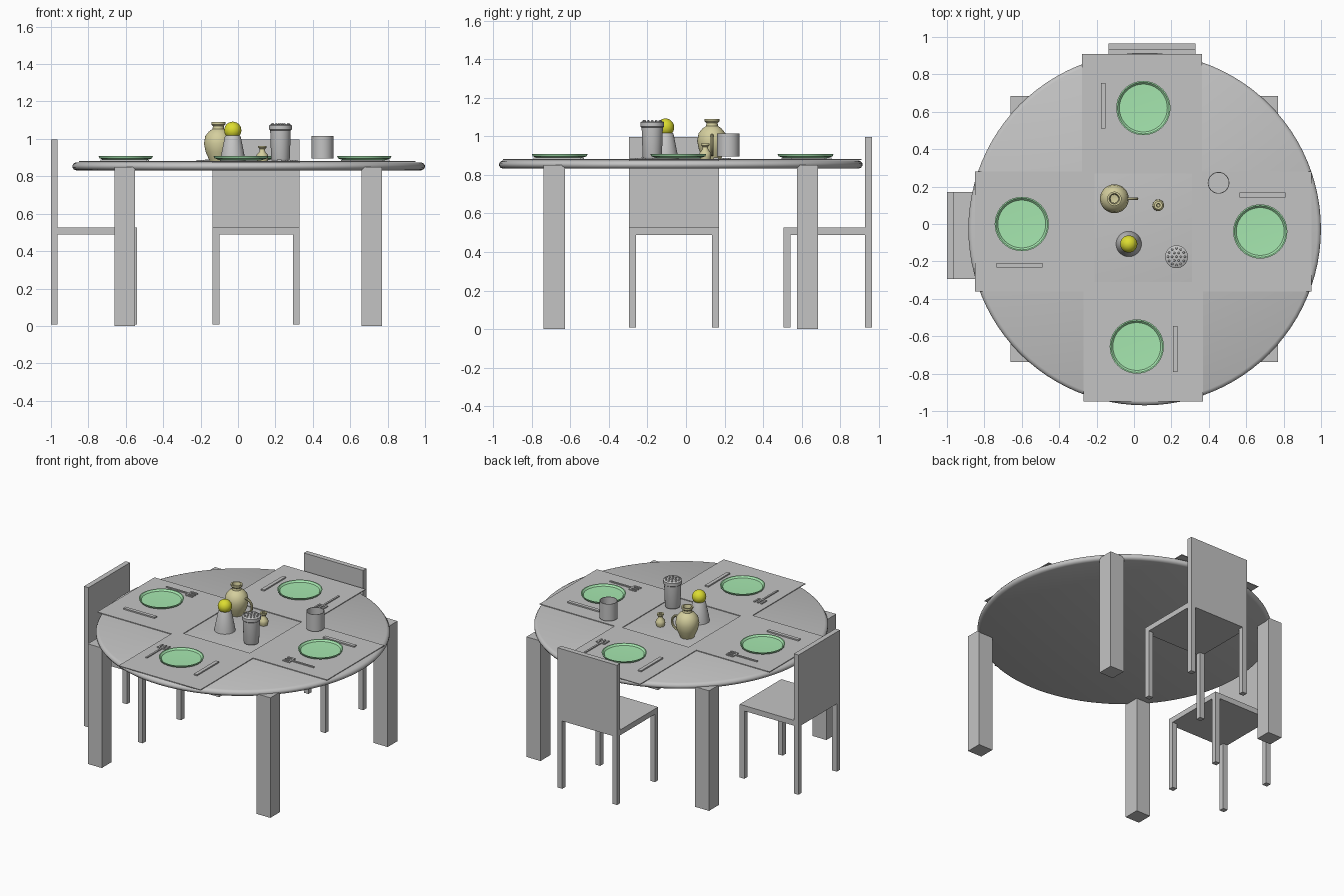
import bpy, bmesh, math
from mathutils import Matrix, Vector

if "Cube" in bpy.data.objects:
    bpy.data.objects.remove(bpy.data.objects["Cube"])


def material(name, rgb):
    m = bpy.data.materials.new(name)
    m.diffuse_color = (*rgb, 1)
    m.use_nodes = True
    m.node_tree.nodes["Principled BSDF"].inputs["Base Color"].default_value = m.diffuse_color
    return m


GREY = material("grey", (0.55, 0.55, 0.55))
GREEN = material("plate green", (0.38, 0.80, 0.43))
TAN = material("pottery tan", (0.66, 0.62, 0.34))
YELLOW = material("yellow", (0.72, 0.72, 0.03))


def finish(bm, name, mat, matrix=Matrix(), smooth=False):
    bmesh.ops.recalc_face_normals(bm, faces=bm.faces)
    bm.transform(matrix)
    me = bpy.data.meshes.new(name)
    bm.to_mesh(me)
    bm.free()
    me.materials.append(mat)
    ob = bpy.data.objects.new(name, me)
    bpy.context.collection.objects.link(ob)
    if smooth:
        bpy.ops.object.select_all(action='DESELECT')
        ob.select_set(True)
        bpy.context.view_layer.objects.active = ob
        bpy.ops.object.shade_smooth_by_angle(angle=math.radians(40))
    return ob


def boxes(name, mat, extents, matrix=Matrix()):
    """One object of boxes, each given as (x0, x1, y0, y1, z0, z1)."""
    bm = bmesh.new()
    for x0, x1, y0, y1, z0, z1 in extents:
        place = Matrix.Translation(((x0 + x1) / 2, (y0 + y1) / 2, (z0 + z1) / 2))
        size = Matrix.Diagonal((x1 - x0, y1 - y0, z1 - z0, 1))
        bmesh.ops.create_cube(bm, size=1, matrix=place @ size)
    return finish(bm, name, mat, matrix)


def lathe(name, mat, profile, x, y, steps=32):
    """Turn a (radius, height) profile about a vertical axis."""
    bm = bmesh.new()
    vs = [bm.verts.new((r, 0, z)) for r, z in profile]
    es = [bm.edges.new(p) for p in zip(vs, vs[1:])]
    bmesh.ops.spin(bm, geom=vs + es, cent=(0, 0, 0), axis=(0, 0, 1),
                   angle=2 * math.pi, steps=steps, use_merge=True)
    bmesh.ops.remove_doubles(bm, verts=bm.verts, dist=1e-5)
    return finish(bm, name, mat, Matrix.Translation((x, y, 0)), True)


def placed(x, y, degrees):
    return Matrix.Translation((x, y, 0)) @ Matrix.Rotation(math.radians(degrees), 4, 'Z')


# Round table with a soft rim and four square legs
lathe("table_top", GREY, [(0, .832), (.922, .832), (.935, .837), (.9425, .848),
      (.9425, .858), (.935, .869), (.922, .875), (0, .875)], .057, -.027, 96)
for lx in (-.66, .66):
    for ly in (-.738, .575):
        boxes("table_leg", GREY, [(lx, lx + .11, ly, ly + .11, 0, .85)])


# Chairs, each facing the table with its back outwards
def chair(matrix):
    w, d, t = .2325, .46, .036
    boxes("chair_seat", GREY, [(-w, w, 0, d, .488, .526)], matrix)
    boxes("chair_back", GREY, [(-w, w, d - t, d, .526, .997)], matrix)
    boxes("chair_legs", GREY, [(x, x + t, y, y + t, .008, .488)
                               for x in (-w, w - t) for y in (0, d - t)], matrix)


chair(placed(.0975, .505, 0))
chair(placed(-.54, -.0625, 90))

# Square place mats
for mx, my in ((.0425, .59), (-.53, -.04), (.63, -.04), (.05, -.63)):
    boxes("place_mat", GREY, [(mx - .32, mx + .32, my - .32, my + .32, .876, .881)])


# Place settings: plate, knife and three-pronged fork
def setting(x, y, degrees, knife_x, fork_x):
    m = placed(x, y, degrees)
    lathe("plate", GREEN, [(0, .884), (.105, .884), (.14, .896), (.145, .908),
          (.138, .908), (.128, .897), (0, .893)], x, y, 40)
    boxes("knife", GREY, [(knife_x - .0125, knife_x + .0125, -.11, .135, .881, .890)], m)
    prongs = [(fork_x + o - .006, fork_x + o + .006, -.125, -.08, .881, .888)
              for o in (-.027, 0, .027)]
    boxes("fork", GREY, prongs + [
        (fork_x - .033, fork_x + .033, -.082, -.070, .881, .888),
        (fork_x - .006, fork_x + .006, -.070, .10, .881, .888)], m)


setting(.05, .62, 0, -.215, .235)
setting(-.60, 0, 90, -.22, .20)
setting(.675, -.04, -90, -.195, .215)
setting(.015, -.655, 180, -.205, .205)

# Pottery jug with a looped handle
JX, JY = -.105, .135
lathe("jug", TAN, [(0, .877), (.045, .877), (.05, .89), (.068, .93), (.077, .975),
      (.070, 1.015), (.050, 1.04), (.031, 1.053), (.029, 1.068), (.038, 1.078),
      (.038, 1.09), (.028, 1.09), (.022, 1.068), (.022, 1.04), (0, 1.035)], JX, JY)
bm = bmesh.new()
arc, sides = 14, 8
rings = []
for i in range(arc + 1):
    a = math.radians(-100 + 200 * i / arc)
    out = Vector((math.cos(a), 0, math.sin(a)))
    centre = Vector((.07, 0, .955)) + .05 * out
    rings.append([bm.verts.new(centre + .008 * (math.cos(b) * out + math.sin(b) * Vector((0, 1, 0))))
                  for b in (2 * math.pi * k / sides for k in range(sides))])
for r0, r1 in zip(rings, rings[1:]):
    for k in range(sides):
        n = (k + 1) % sides
        bm.faces.new((r0[k], r0[n], r1[n], r1[k]))
bm.faces.new(rings[0])
bm.faces.new(rings[-1])
finish(bm, "jug_handle", TAN, Matrix.Translation((JX, JY, 0)), True)

# Small pottery bottle
lathe("small_bottle", TAN, [(0, .877), (.026, .877), (.031, .895), (.030, .915),
      (.016, .93), (.014, .945), (.022, .953), (.022, .963), (.010, .963),
      (.008, .945), (0, .945)], .13, .10, 20)

# Tapered pot holding a yellow ball
lathe("tapered_pot", GREY, [(0, .877), (.068, .877), (.064, .905), (.043, 1.01),
      (.038, 1.018), (0, 1.018)], -.028, -.107)
bm = bmesh.new()
bmesh.ops.create_uvsphere(bm, u_segments=24, v_segments=14, radius=.046)
finish(bm, "yellow_ball", YELLOW, Matrix.Translation((-.028, -.107, 1.046)), True)

# Shaker with a beaded lid
SX, SY = .227, -.175
lathe("shaker", GREY, [(0, .884), (.046, .884), (.050, .895), (.055, 1.045),
      (.061, 1.05), (.061, 1.072), (.055, 1.077), (0, 1.077)], SX, SY)
bm = bmesh.new()
for count, radius in ((1, 0), (6, .023), (12, .045)):
    for k in range(count):
        a = 2 * math.pi * k / count
        spot = Matrix.Translation((radius * math.cos(a), radius * math.sin(a), 1.078))
        bmesh.ops.create_uvsphere(bm, u_segments=8, v_segments=6, radius=.006, matrix=spot)
finish(bm, "shaker_beads", GREY, Matrix.Translation((SX, SY, 0)), True)

# Open cup
lathe("cup", GREY, [(0, .895), (.058, .895), (.058, 1.015), (.054, 1.015),
      (.054, .901), (0, .901)], .452, .22)
